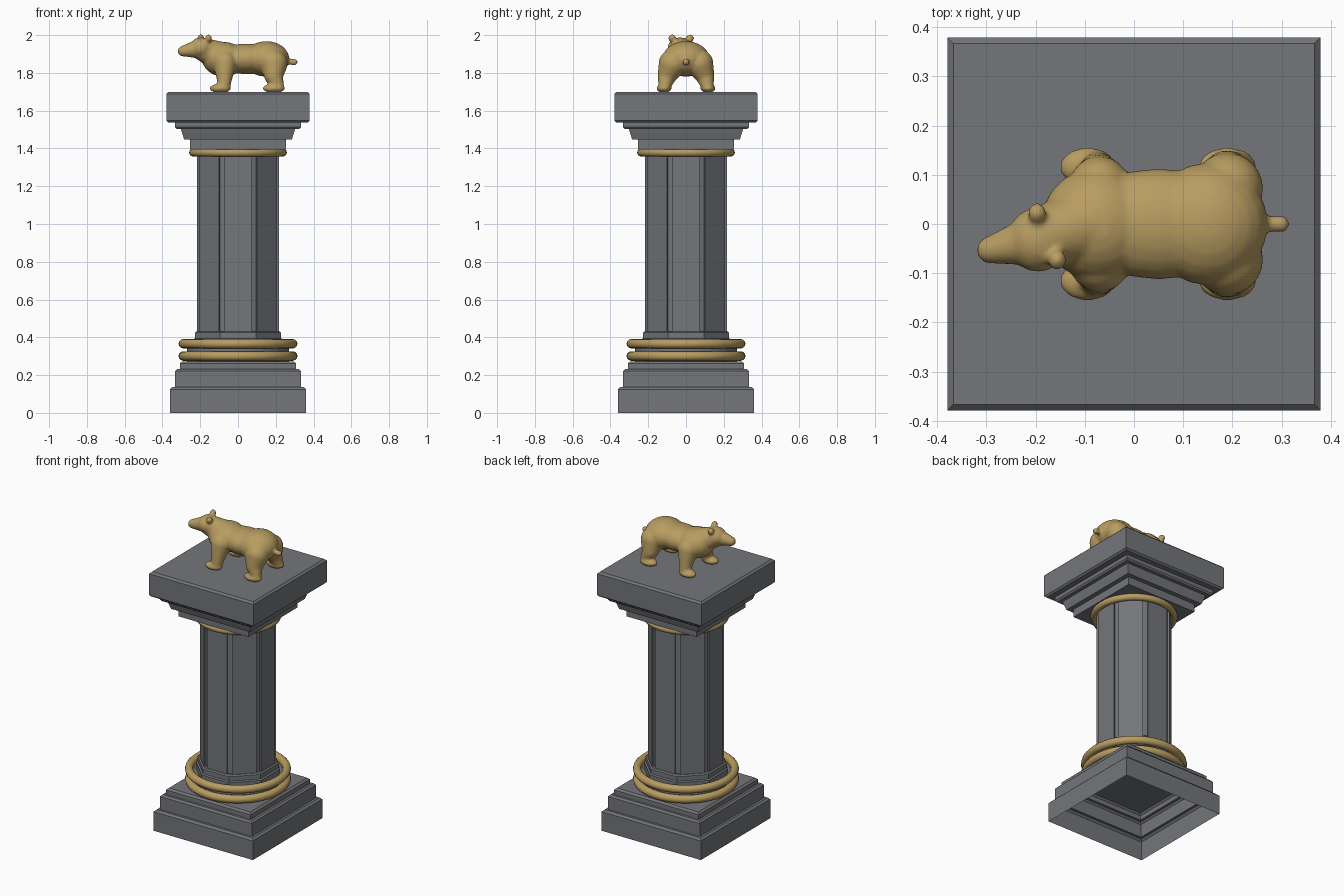
import bpy, bmesh, math
from mathutils import Vector, Matrix

if "Cube" in bpy.data.objects:
    bpy.data.objects.remove(bpy.data.objects["Cube"])


def material(name, rgb):
    m = bpy.data.materials.new(name)
    m.diffuse_color = (*rgb, 1)
    m.use_nodes = True
    m.node_tree.nodes["Principled BSDF"].inputs["Base Color"].default_value = m.diffuse_color
    return m


STONE = material("grey stone", (0.175, 0.18, 0.195))
GOLD = material("old gold", (0.48, 0.335, 0.12))


def finish(name, bm, mat):
    me = bpy.data.meshes.new(name)
    bm.to_mesh(me)
    bm.free()
    me.materials.append(mat)
    ob = bpy.data.objects.new(name, me)
    bpy.context.collection.objects.link(ob)
    return ob


def polygon(n):
    """Regular polygon with apothem 1 and a flat side facing the front."""
    r = 1 / math.cos(math.pi / n)
    return [Vector((r * math.cos((2 * i + 1) * math.pi / n),
                    r * math.sin((2 * i + 1) * math.pi / n))) for i in range(n)]


def loft(name, outline, sections, mat, bottom=True):
    """Stack scaled copies of an outline: sections are (half width, z)."""
    bm = bmesh.new()
    rings = [[bm.verts.new((p.x * s, p.y * s, z)) for p in outline] for s, z in sections]
    n = len(outline)
    for a, b in zip(rings, rings[1:]):
        for i in range(n):
            j = (i + 1) % n
            bm.faces.new((a[i], a[j], b[j], b[i]))
    bm.faces.new(rings[-1])
    if bottom:
        bm.faces.new(rings[0][::-1])
    return finish(name, bm, mat)


SQUARE, OCTAGON = polygon(4), polygon(8)

# stepped base, open underneath
loft("stepped_base", SQUARE, [
    (0.36, 0), (0.36, 0.125), (0.348, 0.137), (0.333, 0.137), (0.333, 0.222),
    (0.322, 0.233), (0.307, 0.233), (0.307, 0.262), (0.295, 0.273)], STONE, bottom=False)

# drum inside the rings and octagonal collar
loft("ring_drum", polygon(32), [(0.27, 0.27), (0.27, 0.345)], STONE)
loft("shaft_collar", OCTAGON, [(0.237, 0.30), (0.237, 0.39), (0.228, 0.395),
                               (0.228, 0.425), (0.22, 0.432)], STONE)

# octagonal shaft with a groove cut along each corner
notched = []
for i, c in enumerate(OCTAGON):
    to_prev = (OCTAGON[i - 1] - c).normalized() * 0.075
    to_next = (OCTAGON[(i + 1) % 8] - c).normalized() * 0.075
    inward = -c.normalized() * 0.06
    notched += [c + to_prev, c + to_prev + inward, c + to_next + inward, c + to_next]
loft("shaft", notched, [(0.217, 0.42), (0.217, 1.41)], STONE)

# stepped capital with top slab
loft("capital", SQUARE, [
    (0.255, 1.395), (0.255, 1.447), (0.285, 1.447), (0.294, 1.475), (0.302, 1.503),
    (0.325, 1.503), (0.333, 1.513), (0.333, 1.537), (0.368, 1.537), (0.379, 1.547),
    (0.379, 1.688), (0.367, 1.70)], STONE)

# gold rings
for name, major, minor, z in (("lower_ring", 0.29, 0.025, 0.301),
                              ("middle_ring", 0.29, 0.025, 0.366),
                              ("neck_ring", 0.238, 0.021, 1.378)):
    bpy.ops.mesh.primitive_torus_add(major_radius=major, minor_radius=minor, location=(0, 0, z),
                                     major_segments=48, minor_segments=12)
    ring = bpy.context.object
    ring.name = name
    ring.data.materials.append(GOLD)
    bpy.ops.object.shade_smooth()

# bear statue: overlapping ellipsoids fused by a remesh
bear = bmesh.new()


def blob(centre, radii):
    m = Matrix.Translation(centre) @ Matrix.Diagonal((*radii, 1))
    bmesh.ops.create_uvsphere(bear, u_segments=20, v_segments=12, radius=1, matrix=m)


def limb(points, steps=6):
    """Chain of spheres through (x, y, z, radius) points."""
    for a, b in zip(points, points[1:]):
        for k in range(steps + 1):
            x, y, z, r = Vector(a).lerp(Vector(b), k / steps)
            blob((x, y, z), (r, r, r))


# torso
blob((-0.075, 0, 1.872), (0.115, 0.115, 0.092))
blob((0.05, 0, 1.874), (0.17, 0.113, 0.081))
blob((0.15, 0, 1.874), (0.122, 0.125, 0.094))
# neck, head, snout
limb([(-0.09, 0, 1.885, 0.08), (-0.19, -0.028, 1.926, 0.061)])
blob((-0.195, -0.032, 1.932), (0.062, 0.066, 0.056))
limb([(-0.22, -0.037, 1.926, 0.047), (-0.292, -0.053, 1.915, 0.028)])
# ears and tail
for x, y in ((-0.197, 0.022), (-0.156, -0.073)):
    blob((x, y, 1.983), (0.019, 0.021, 0.021))
limb([(0.24, 0, 1.862, 0.014), (0.298, 0, 1.857, 0.018)])
# legs and paws
for s in (-1, 1):
    limb([(-0.07, s * 0.075, 1.855, 0.063), (-0.072, s * 0.103, 1.775, 0.042),
          (-0.075, s * 0.114, 1.725, 0.034)])
    limb([(0.19, s * 0.072, 1.85, 0.073), (0.188, s * 0.1, 1.785, 0.05),
          (0.212, s * 0.114, 1.728, 0.032)])
    blob((-0.094, s * 0.116, 1.718), (0.058, 0.04, 0.024))
    blob((0.19, s * 0.116, 1.718), (0.06, 0.04, 0.024))
# flat soles
for v in bear.verts:
    v.co.z = max(v.co.z, 1.697)

statue = finish("bear_statue", bear, GOLD)
remesh = statue.modifiers.new("fuse", 'REMESH')
remesh.mode = 'VOXEL'
remesh.voxel_size = 0.007
remesh.use_smooth_shade = True
smooth = statue.modifiers.new("soften", 'SMOOTH')
smooth.factor = 0.5
smooth.iterations = 6
